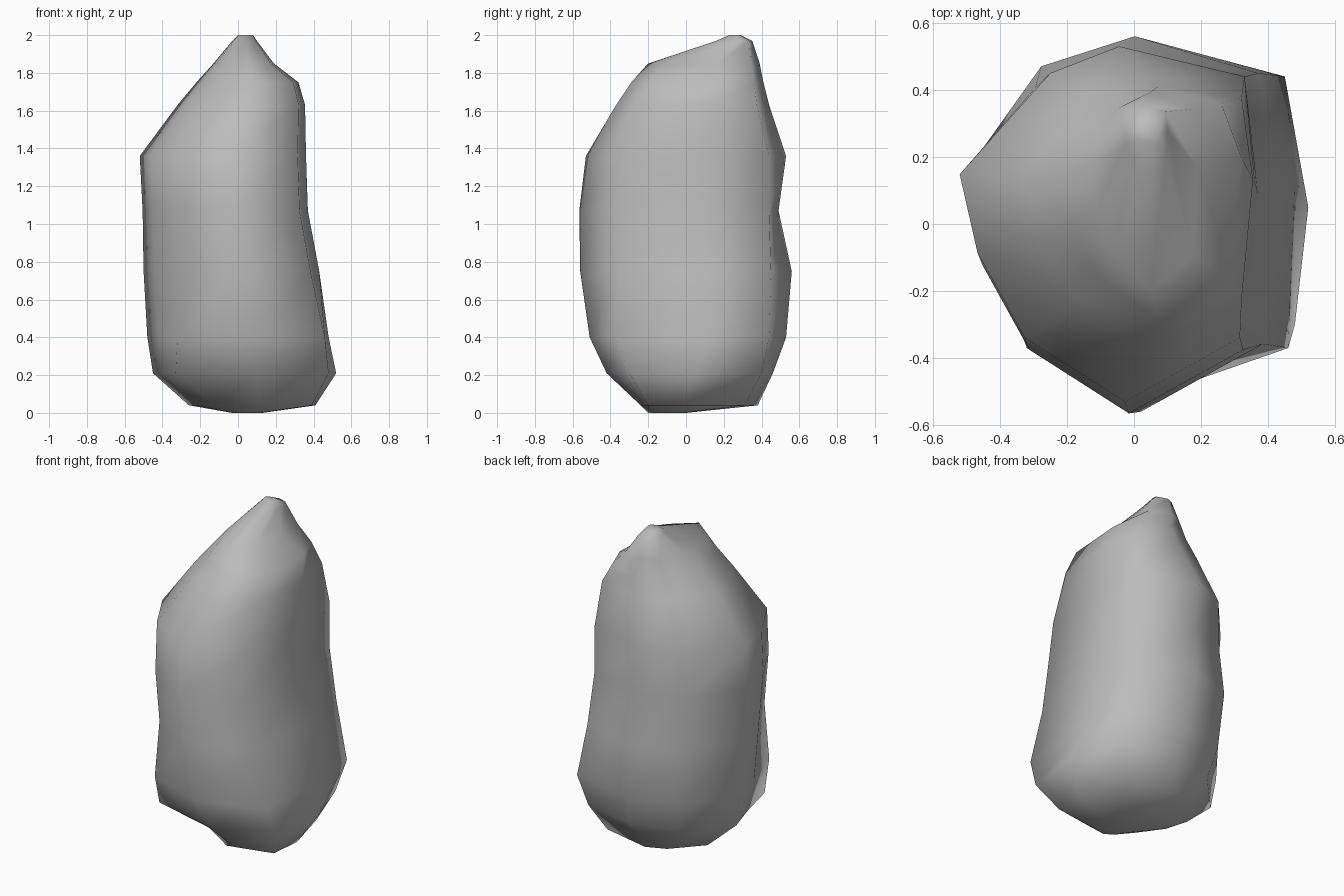
import bpy
import bmesh

# Remove the default cube
cube = bpy.data.objects.get("Cube")
if cube:
    bpy.data.objects.remove(cube, do_unlink=True)

# Stone colour
stone = bpy.data.materials.new("stone grey")
stone.use_nodes = True
grey = (0.5, 0.5, 0.5, 1)
stone.diffuse_color = grey
shader = stone.node_tree.nodes["Principled BSDF"]
shader.inputs["Base Color"].default_value = grey
shader.inputs["Roughness"].default_value = 0.9

# Uneven cross-section, as fractions of each level's width and depth
OUTLINE = {
    "front": (.56, 0),
    "front_left": (.95, .18),
    "left": (1, .62),
    "back_left": (.95, .92),
    "back": (.54, 1),
    "back_right": (.24, .92),
    "right": (0, .64),
    "right_front": (.06, .42),
    "front_right": (.22, .18),
}

# Levels: height, lowest x, highest x, lowest y, highest y
LEVELS = [
    (0, -.03, .13, -.2, 0),
    (.04, -.26, .41, -.24, .38),
    (.21, -.45, .52, -.42, .46),
    (.4, -.48, .48, -.51, .53),
    (.75, -.5, .43, -.56, .56),
    (1.07, -.505, .37, -.565, .49),
    (1.36, -.52, .36, -.53, .53),
    (1.63, -.32, .355, -.37, .44),
    (1.75, -.22, .32, -.29, .41),
    (1.85, -.13, .19, -.2, .39),
    (1.97, -.03, .1, .16, .35),
    (2, 0, .08, .23, .29),
]

# Worn corners that depart from the outline: level index to position
CORNERS = {
    "back_left": {1: (.33, .31), 2: (.4, .4), 3: (.45, .44), 4: (.37, .45),
                  5: (.33, .44), 6: (.33, .44), 8: (.26, .36)},
    "left": {1: (.41, 0), 2: (.52, .05), 8: (.32, .2)},
    "front_left": {1: (.39, -.2), 2: (.48, -.3), 3: (.46, -.37)},
    "front_right": {2: (-.33, -.31), 3: (-.32, -.37)},
    "back_right": {6: (-.25, .45)},
    "back": {1: (.02, .38)},
}


def mix(low, high, t):
    return low + (high - low) * t


# Stone body: loft the cross-section through the levels
bm = bmesh.new()
rings = []
for index, (z, x_low, x_high, y_low, y_high) in enumerate(LEVELS):
    ring = []
    for side, (u, v) in OUTLINE.items():
        regular = (mix(x_low, x_high, u), mix(y_low, y_high, v))
        x, y = CORNERS.get(side, {}).get(index, regular)
        ring.append(bm.verts.new((x, y, z)))
    rings.append(ring)

for lower, upper in zip(rings, rings[1:]):
    for i in range(len(lower)):
        j = (i + 1) % len(lower)
        bm.faces.new((lower[i], lower[j], upper[j], upper[i]))

# Close the underside and the tip
bm.faces.new(reversed(rings[0]))
bm.faces.new(rings[-1])
bmesh.ops.recalc_face_normals(bm, faces=bm.faces)
for face in bm.faces:
    face.smooth = True

mesh = bpy.data.meshes.new("standing_stone")
bm.to_mesh(mesh)
bm.free()
mesh.materials.append(stone)
body = bpy.data.objects.new("standing_stone", mesh)
bpy.context.collection.objects.link(body)
